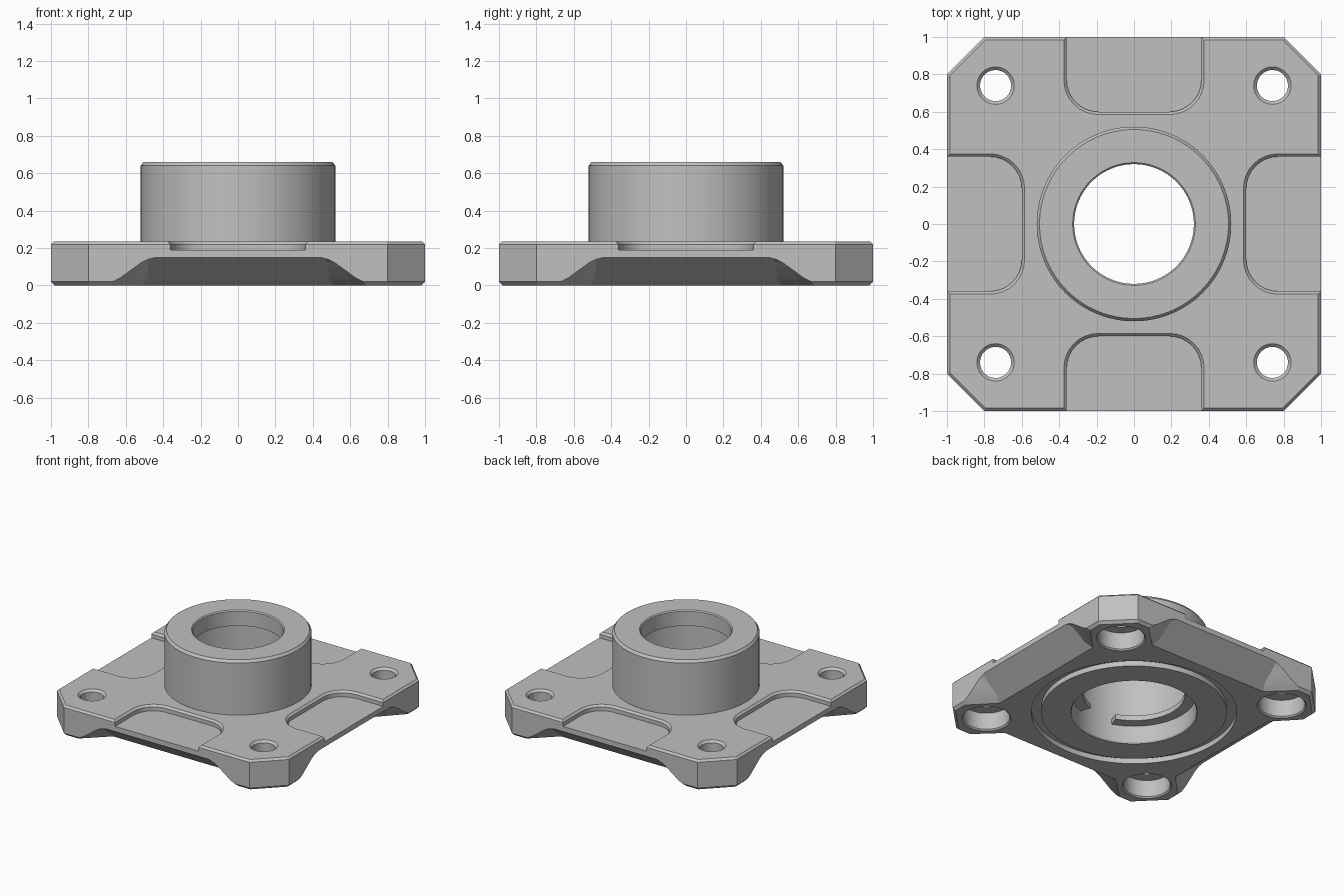
import bpy, bmesh
from math import sin, cos, pi, radians
from mathutils import Matrix, Vector

if "Cube" in bpy.data.objects:
    bpy.data.objects.remove(bpy.data.objects["Cube"], do_unlink=True)

metal = bpy.data.materials.new("light_grey_metal")
metal.use_nodes = True
GREY = (0.53, 0.53, 0.53, 1)
metal.diffuse_color = GREY
metal.node_tree.nodes["Principled BSDF"].inputs["Base Color"].default_value = GREY


def loft(name, loops, closed=False, matrix=Matrix()):
    """Skin a stack of equal-sized point loops into a solid."""
    bm = bmesh.new()
    rings = [[bm.verts.new(matrix @ Vector(p)) for p in lp] for lp in loops]
    n = len(rings[0])
    pairs = list(zip(rings, rings[1:]))
    if closed:
        pairs.append((rings[-1], rings[0]))
    else:
        bm.faces.new(rings[0])
        bm.faces.new(rings[-1])
    for a, b in pairs:
        for i in range(n):
            j = (i + 1) % n
            bm.faces.new((a[i], a[j], b[j], b[i]))
    bmesh.ops.recalc_face_normals(bm, faces=bm.faces)
    me = bpy.data.meshes.new(name)
    bm.to_mesh(me)
    bm.free()
    me.materials.append(metal)
    ob = bpy.data.objects.new(name, me)
    bpy.context.collection.objects.link(ob)
    return ob


def lathe(name, profile, closed=False, matrix=Matrix(), steps=96):
    """Revolve (radius, z) points around z."""
    ang = [2 * pi * i / steps for i in range(steps)]
    return loft(name, [[(r * cos(a), r * sin(a), z) for a in ang] for r, z in profile],
                closed, matrix)


def octagon(inset, z):
    h, k = 1 - inset, 0.8 - 0.414 * inset
    return [(h, -k, z), (h, k, z), (k, h, z), (-k, h, z),
            (-h, k, z), (-h, -k, z), (-k, -h, z), (k, -h, z)]


def pocket_loop(grow, z, radius=0.17):
    """U shape with rounded inner corners, open past the front edge."""
    w, top, r = 0.36 + grow, -0.6 + grow, radius + grow
    pts = [(w, -1.1, z)]
    for cx, start in ((w - r, 0), (r - w, pi / 2)):
        for i in range(9):
            a = start + i * pi / 16
            pts.append((cx + r * cos(a), top - r + r * sin(a), z))
    return pts + [(-w, -1.1, z)]


def scoop_loop(z, w):
    """Trapezoid that shrinks outward as it rises under the plate edge."""
    d = 0.81 + 0.19 * z / 0.15
    inner, outer = w - (1 - d) * 1.05, w + 0.05 * 1.05
    return [(outer, -1.05, z), (inner, -d, z), (-inner, -d, z), (-outer, -1.05, z)]


# Square plate with cut corners and chamfered rims
plate = loft("flange_housing", [octagon(0.02, 0), octagon(0, 0.02),
                                octagon(0, 0.22), octagon(0.015, 0.235)])

# Round boss, merged into the plate
boss = lathe("boss", [(0.52, 0.1), (0.52, 0.64), (0.505, 0.66)])

# Cutters: main bore with top lip, and seal groove underneath
cutters = [
    lathe("bore_cutter", [(0.46, -0.02), (0.44, 0.01), (0.44, 0.54), (0.32, 0.54),
                          (0.32, 0.652), (0.335, 0.667)]),
    lathe("groove_cutter", [(0.655, -0.03), (0.655, 0.04), (0.725, 0.04), (0.725, -0.03)],
          closed=True),
]

# Edge pockets above, sloped scoops below, counterbored bolt holes
SCOOP = [(-0.03, 0.75), (0, 0.71), (0.02, 0.67), (0.04, 0.63),
         (0.12, 0.52), (0.14, 0.48), (0.15, 0.44)]
BOLT = [(0.195, -0.02), (0.165, 0.01), (0.165, 0.14), (0.083, 0.14),
        (0.083, 0.218), (0.115, 0.25)]
for q in range(4):
    turn = Matrix.Rotation(q * pi / 2, 4, "Z")
    cutters.append(loft("pocket_cutter", [pocket_loop(0, 0.19), pocket_loop(0, 0.22),
                                          pocket_loop(0.03, 0.25)], matrix=turn))
    cutters.append(loft("scoop_cutter", [scoop_loop(z, w) for z, w in SCOOP], matrix=turn))
    cutters.append(lathe("bolt_cutter", BOLT, steps=48,
                         matrix=turn @ Matrix.Translation((0.74, 0.74, 0))))

# Retaining ring inside the bore, with a gap at the front
GAP = radians(19)
arc = [-pi / 2 + GAP + (2 * pi - 2 * GAP) * i / 80 for i in range(81)]
ring = loft("retaining_ring", [[(r * cos(a), r * sin(a), z) for r, z in
                                ((0.36, 0.14), (0.445, 0.14), (0.445, 0.18), (0.36, 0.18))]
                               for a in arc])


# Apply the booleans and drop the helpers
for helper in [boss] + cutters:
    helper.hide_render = True
    mod = plate.modifiers.new(helper.name, "BOOLEAN")
    mod.operation = "UNION" if helper is boss else "DIFFERENCE"
    mod.solver = "EXACT"
    mod.object = helper
deps = bpy.context.evaluated_depsgraph_get()
result = bpy.data.meshes.new_from_object(plate.evaluated_get(deps))
plate.modifiers.clear()
plate.data = result
for helper in [boss] + cutters:
    bpy.data.objects.remove(helper, do_unlink=True)

# Smooth round walls, keep machined edges crisp
bpy.ops.object.select_all(action="DESELECT")
for ob in (plate, ring):
    ob.select_set(True)
bpy.context.view_layer.objects.active = plate
bpy.ops.object.shade_smooth_by_angle(angle=radians(20))
